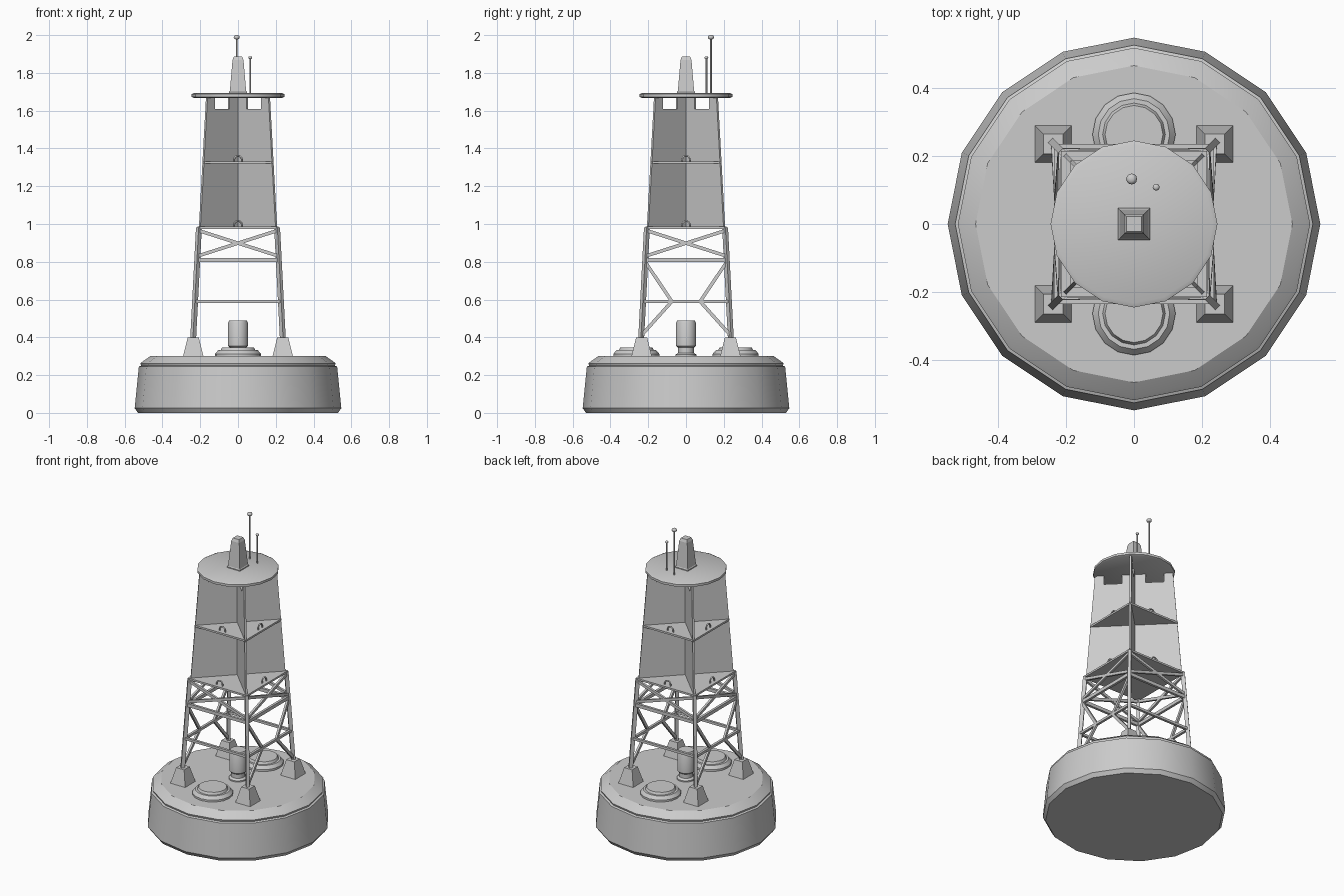
import bpy, bmesh, math
from mathutils import Vector

if "Cube" in bpy.data.objects:
    bpy.data.objects.remove(bpy.data.objects["Cube"])

R2 = math.sqrt(2)


def finish(bm, name, smooth=None):
    bmesh.ops.recalc_face_normals(bm, faces=bm.faces)
    me = bpy.data.meshes.new(name)
    bm.to_mesh(me)
    bm.free()
    ob = bpy.data.objects.new(name, me)
    bpy.context.collection.objects.link(ob)
    if smooth:
        bpy.ops.object.select_all(action='DESELECT')
        ob.select_set(True)
        bpy.context.view_layer.objects.active = ob
        bpy.ops.object.shade_smooth_by_angle(angle=math.radians(smooth))
    return ob


def lathe(name, profile, sides=16, at=(0, 0), phase=0.0, smooth=32):
    """Closed turned solid from (radius, z) points, bottom to top."""
    bm = bmesh.new()
    rings = []
    for r, z in profile:
        rings.append([bm.verts.new((at[0] + r * math.cos(phase + 2 * math.pi * i / sides),
                                    at[1] + r * math.sin(phase + 2 * math.pi * i / sides), z))
                      for i in range(sides)])
    for a, b in zip(rings, rings[1:]):
        for i in range(sides):
            j = (i + 1) % sides
            bm.faces.new((a[i], a[j], b[j], b[i]))
    bm.faces.new(rings[0])
    bm.faces.new(rings[-1])
    return finish(bm, name, smooth)


def square(name, profile, at=(0, 0)):
    """Stacked square sections from (half width, z) points."""
    return lathe(name, [(h * R2, z) for h, z in profile], 4, at, math.pi / 4, None)


def beam(name, a, b, hint, w=0.018, d=0.018):
    """Bar from a to b; d is its depth along the hint direction."""
    a, b, hint = Vector(a), Vector(b), Vector(hint)
    side = (b - a).cross(hint).normalized()
    out = side.cross(b - a).normalized()
    bm = bmesh.new()
    ends = [[bm.verts.new(p + side * (sx * w / 2) + out * (sy * d / 2))
             for sx, sy in ((-1, -1), (1, -1), (1, 1), (-1, 1))] for p in (a, b)]
    bm.faces.new(ends[0])
    bm.faces.new(ends[1])
    for i in range(4):
        j = (i + 1) % 4
        bm.faces.new((ends[0][i], ends[0][j], ends[1][j], ends[1][i]))
    return finish(bm, name)


def leg_off(z):
    return 0.237 + (z - 0.4) * (0.207 - 0.237) / 0.58


# Floating hull
lathe("hull", [(0.53, 0), (0.547, 0.025), (0.525, 0.245), (0.513, 0.25),
               (0.517, 0.262), (0.505, 0.272), (0.465, 0.3)])

# Deck hatches
for s, n in ((-1, "front"), (1, "back")):
    lathe(n + "_hatch", [(0.122, 0.295), (0.122, 0.312), (0.105, 0.332),
                         (0.092, 0.332), (0.085, 0.347)], 16, (0, s * 0.263))

# Central post
lathe("deck_post", [(0.055, 0.295), (0.055, 0.308), (0.042, 0.318), (0.042, 0.345),
                    (0.053, 0.355), (0.053, 0.475), (0.046, 0.49)])

# Feet and legs
for sx in (-1, 1):
    for sy in (-1, 1):
        square("foot", [(0.055, 0.295), (0.029, 0.4)], (sx * 0.237, sy * 0.235))
        lo, hi = leg_off(0.38), leg_off(0.98)
        beam("leg", (sx * lo, sy * lo, 0.38), (sx * hi, sy * hi, 0.98), (sx, sy, 0), 0.02, 0.024)

# Bracing on all four faces
for k in range(4):
    ang = k * math.pi / 2
    n = Vector((math.sin(ang), -math.cos(ang), 0))
    t = Vector((math.cos(ang), math.sin(ang), 0))

    def on_face(f, z):
        """Point on the tapering face; f runs -1 to 1 between the legs."""
        o = leg_off(z)
        return n * o + t * (f * o) + Vector((0, 0, z))

    beam("upper_rail", on_face(-1, 0.81), on_face(1, 0.81), n, 0.022, 0.016)
    beam("lower_rail", on_face(-1, 0.59), on_face(1, 0.59), n, 0.016, 0.016)
    for s in (-1, 1):
        beam("cross_brace", on_face(-s, 0.83), on_face(s, 0.965), n, 0.018, 0.014)
        if k % 2:
            mid = on_face(s * 0.33, 0.59)
            beam("knee_brace_upper", on_face(s, 0.8), mid, n, 0.018, 0.014)
            beam("knee_brace_lower", on_face(s, 0.41), mid, n, 0.018, 0.014)

# Crossed reflector plates with notched tops
half = [(0.203, 0.98), (0.165, 1.675), (0.127, 1.675), (0.127, 1.61), (0.05, 1.61), (0.05, 1.675)]
outline = half + [(-x, z) for x, z in reversed(half)]
for s in (-1, 1):
    bm = bmesh.new()
    off = Vector((-s, 1, 0)).normalized() * 0.006
    face = bm.faces.new([bm.verts.new(Vector((x, s * x, z)) - off) for x, z in outline])
    ext = bmesh.ops.extrude_face_region(bm, geom=[face])
    bmesh.ops.translate(bm, vec=off * 2, verts=[v for v in ext["geom"] if isinstance(v, bmesh.types.BMVert)])
    finish(bm, "reflector_plate")

# Square shelves with half-ring eyes on each edge
for name, h, z in (("lower_shelf", 0.215, 0.98), ("middle_shelf", 0.187, 1.325)):
    square(name, [(h, z - 0.006), (h, z + 0.006)])
    for k in range(4):
        ang = k * math.pi / 2
        t = Vector((math.cos(ang), math.sin(ang), 0))
        c = Vector((math.sin(ang), -math.cos(ang), 0)) * (h - 0.025) + Vector((0, 0, z))
        cu = bpy.data.curves.new("shelf_eye", 'CURVE')
        cu.dimensions = '3D'
        cu.bevel_depth = 0.005
        cu.bevel_resolution = 1
        cu.use_fill_caps = True
        sp = cu.splines.new('POLY')
        path = [(0.021, 0)] + [(0.021 * math.cos(a), 0.015 + 0.021 * math.sin(a))
                               for a in (i * math.pi / 6 for i in range(7))] + [(-0.021, 0)]
        sp.points.add(len(path) - 1)
        for p, (u, v) in zip(sp.points, path):
            p.co = (*(c + t * u + Vector((0, 0, v))), 1)
        bpy.context.collection.objects.link(bpy.data.objects.new("shelf_eye", cu))

# Top platform and lantern
lathe("platform", [(0.235, 1.668), (0.245, 1.673), (0.245, 1.688), (0.232, 1.694)])
square("lantern", [(0.047, 1.69), (0.047, 1.7), (0.043, 1.705), (0.029, 1.868), (0.022, 1.886)])

# Antennas
for name, at, top, r in (("tall_antenna", (-0.007, 0.132), 2.0, 0.016),
                         ("short_antenna", (0.065, 0.108), 1.888, 0.01)):
    lathe(name + "_rod", [(0.0045, 1.69), (0.0045, top - r)], 8, at, 0, 50)
    lathe(name + "_tip", [(r * 0.4, top - 1.4 * r), (r * 0.9, top - 1.15 * r), (r, top - 0.7 * r),
                          (r * 0.85, top - 0.25 * r), (r * 0.4, top)], 12, at, 0, 60)
